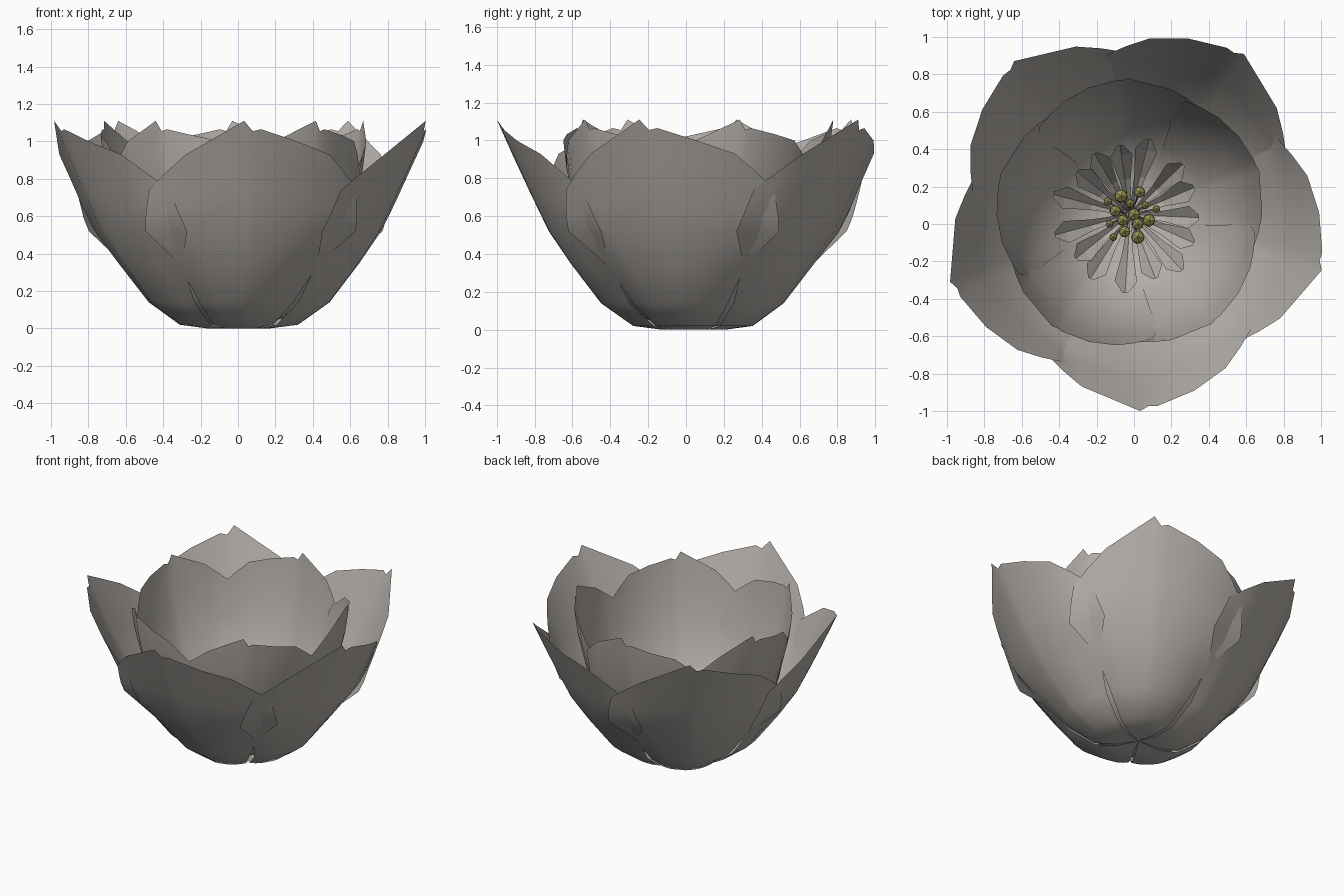
import bpy, bmesh, math, random
from mathutils import Vector

random.seed(4)
if "Cube" in bpy.data.objects:
    bpy.data.objects.remove(bpy.data.objects["Cube"])

OUTER_CENTRE = Vector((0, 0.045, 0))
HEART_CENTRE = Vector((-0.02, 0.05, 0))


def material(name, rgb):
    m = bpy.data.materials.new(name)
    m.use_nodes = True
    m.diffuse_color = (*rgb, 1)
    bsdf = m.node_tree.nodes["Principled BSDF"]
    bsdf.inputs["Base Color"].default_value = (*rgb, 1)
    bsdf.inputs["Roughness"].default_value = 0.8
    return m


PETAL = material("warm_grey", (0.46, 0.43, 0.40))
ANTHER = material("olive_yellow", (0.30, 0.29, 0.08))


def finish(bm, name, mat, centre, smooth=True):
    bmesh.ops.remove_doubles(bm, verts=bm.verts, dist=0.0005)
    for f in bm.faces:
        f.smooth = smooth
    mesh = bpy.data.meshes.new(name)
    bm.to_mesh(mesh)
    bm.free()
    mesh.materials.append(mat)
    ob = bpy.data.objects.new(name, mesh)
    ob.location = centre
    bpy.context.collection.objects.link(ob)


def polar(r, angle, z):
    return Vector((r * math.cos(angle), r * math.sin(angle), z))


def interp(points, x):
    """Piecewise linear lookup in sorted (x, y) pairs."""
    for (x0, y0), (x1, y1) in zip(points, points[1:]):
        if x <= x1:
            break
    return y0 + (y1 - y0) * (x - x0) / (x1 - x0)


def skin(bm, rows):
    """Join rows of points into a sheet of quads."""
    grid = [[bm.verts.new(p) for p in row] for row in rows]
    for a, b in zip(grid, grid[1:]):
        for i in range(len(a) - 1):
            bm.faces.new((a[i], a[i + 1], b[i + 1], b[i]))


COLUMNS = (-1, -0.8, -0.6, -0.13, -0.065, 0, 0.3, 0.6, 0.8, 1)


def petal(name, centre, facing, lower, upper, rim, curl, flare):
    """lower: (radius, height, half angle) rows; upper: height to radius;
    rim: outline height across the petal."""
    rows = []

    def point(u, r, z, half, cup, spread):
        r *= 1 - 0.004 * u - cup * u * u + spread * u ** 4
        return polar(r, facing + math.radians(half * u), z)

    for i, (r, z, half) in enumerate(lower):
        wave = (i / (len(lower) - 1)) ** 3
        rows.append([point(u, r, z, half, curl + (0.05 - curl) * wave, flare * wave)
                     for u in COLUMNS])
    wide, z0 = lower[-1][2], lower[-1][1]
    for s in (0.33, 0.67, 1):
        row = []
        for u in COLUMNS:
            z = z0 + (interp(rim, u) - z0) * s
            half = wide + (40 - wide) * s
            row.append(point(u, interp(upper, z), z, half, 0.05, flare * (1 - 0.5 * s)))
        rows.append(row)
    bm = bmesh.new()
    skin(bm, rows)
    finish(bm, name, PETAL, centre)


# Outer and inner whorls of five cupped petals with notched tips
outer_lower = [(0, .02, 30), (.17, 0, 33), (.325, .02, 34), (.495, .14, 34), (.655, .35, 37), (.77, .52, 45)]
outer_upper = [(.5, .77), (.75, .88), (.93, .965), (1.12, 1.05)]
outer_rim = [(-1, .74), (-.6, .93), (-.13, 1.11), (-.065, 1.055), (0, 1.065), (.6, .93), (1, .74)]
inner_lower = [(0, .03, 30), (.14, .02, 36), (.28, .06, 38), (.42, .18, 40), (.54, .37, 42), (.62, .55, 45)]
inner_upper = [(.55, .62), (.85, .695), (1.12, .73)]
inner_rim = [(-1, .85), (-.6, 1.0), (-.13, 1.11), (-.065, 1.055), (0, 1.065), (.6, 1.0), (1, .85)]

for k in range(5):
    petal(f"outer_petal_{k + 1}", OUTER_CENTRE, math.radians(72 * k - 11),
          outer_lower, outer_upper, outer_rim, 0.12, 0.09)
    petal(f"inner_petal_{k + 1}", HEART_CENTRE, math.radians(72 * k + 24),
          inner_lower, inner_upper, inner_rim, 0.05, 0.05)

# Ring of narrow folded blades around the heart of the flower
BLADES = 15
bm = bmesh.new()
for k in range(BLADES):
    angle = math.tau * (k + random.uniform(-0.2, 0.2)) / BLADES
    reach = random.uniform(0.36, 0.43)
    side = polar(1, angle + math.pi / 2, 0)
    rows = []
    for t, width, z in ((0.05, .008, .04), (0.5, .03, .15), (0.85, .06, .30), (1, .015, .38)):
        mid = polar(reach * t, angle, z)
        fold = Vector((0, 0, width * 0.8))
        rows.append([mid - side * width + fold, mid, mid + side * width + fold])
    skin(bm, rows)
finish(bm, "heart_blades", PETAL, HEART_CENTRE, False)

# Stamens: slim filaments topped by faceted anthers
anthers = [(-.05, .10, .035), (.05, .12, .03), (-.12, .07, .022), (-.08, .02, .03), (0, .06, .022),
           (.08, .05, .02), (.14, .03, .02), (.02, 0, .033), (-.04, -.03, .03), (.04, -.05, .03),
           (.10, -.03, .033), (-.11, -.05, .02), (-.03, -.09, .03), (.04, -.12, .035), (-.09, -.12, .02)]
heads, stems = bmesh.new(), bmesh.new()
for x, y, size in anthers:
    top = Vector((x, y, random.uniform(0.36, 0.46)))
    ball = bmesh.ops.create_icosphere(heads, subdivisions=1, radius=size * 1.15)
    bmesh.ops.translate(heads, verts=ball["verts"], vec=top)
    foot = Vector((x * 0.3, y * 0.3, 0.04))
    ring = [Vector((math.cos(a), math.sin(a), 0)) * 0.006 for a in (0, 2.09, 4.19, 0)]
    skin(stems, [[foot + v for v in ring], [top + v for v in ring]])
finish(heads, "anthers", ANTHER, HEART_CENTRE, False)
finish(stems, "filaments", PETAL, HEART_CENTRE)
